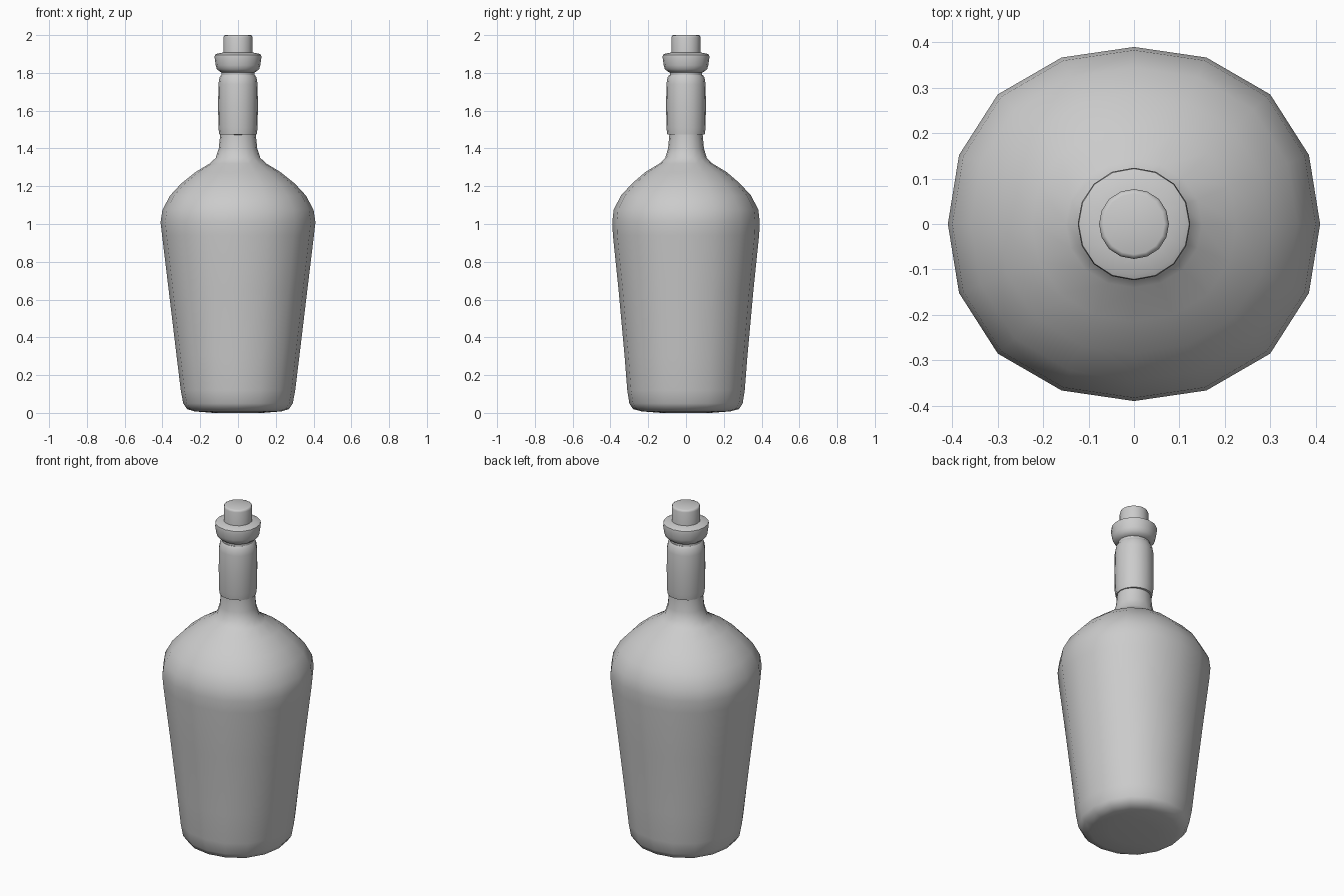
import bpy, bmesh, math

cube = bpy.data.objects.get("Cube")
if cube:
    bpy.data.objects.remove(cube, do_unlink=True)

GREY = (0.6, 0.6, 0.6, 1)
mat = bpy.data.materials.new("plain_grey")
mat.use_nodes = True
mat.diffuse_color = GREY
mat.node_tree.nodes["Principled BSDF"].inputs["Base Color"].default_value = GREY
mat.node_tree.nodes["Principled BSDF"].inputs["Roughness"].default_value = 0.6

SIDES = 16


def lathe(name, profile, angle):
    """Spin rows of (x radius, y radius, z), bottom to top, and cap both ends."""
    bm = bmesh.new()
    rings = []
    for rx, ry, z in profile:
        ring = []
        for i in range(SIDES):
            a = math.tau * i / SIDES
            # wide rings bulge slightly between the axes
            bulge = 1 + 0.035 * math.sin(2 * a) ** 2 * min(1, rx / 0.4)
            ring.append(bm.verts.new((rx * bulge * math.cos(a), ry * bulge * math.sin(a), z)))
        rings.append(ring)
    for low, high in zip(rings, rings[1:]):
        for i in range(SIDES):
            j = (i + 1) % SIDES
            bm.faces.new((low[i], low[j], high[j], high[i]))
    bm.faces.new(rings[0][::-1])
    bm.faces.new(rings[-1])
    mesh = bpy.data.meshes.new(name)
    bm.to_mesh(mesh)
    bm.free()
    mesh.materials.append(mat)
    obj = bpy.data.objects.new(name, mesh)
    bpy.context.collection.objects.link(obj)
    bpy.ops.object.select_all(action="DESELECT")
    obj.select_set(True)
    bpy.context.view_layer.objects.active = obj
    bpy.ops.object.shade_smooth_by_angle(angle=math.radians(angle))
    return obj


def round_rows(rows):
    return [(r, r, z) for r, z in rows]


# Body with rounded base, tapering wall, shoulder and neck
lathe("bottle_body", [
    (0.13, 0.13, 0.0), (0.23, 0.235, 0.008), (0.27, 0.28, 0.02), (0.29, 0.30, 0.05),
    (0.303, 0.311, 0.12), (0.325, 0.325, 0.3), (0.367, 0.357, 0.65),
    (0.402, 0.387, 0.94), (0.41, 0.39, 1.01), (0.40, 0.383, 1.075),
    (0.36, 0.345, 1.15), (0.30, 0.285, 1.215), (0.225, 0.215, 1.275),
    (0.15, 0.14, 1.32), (0.118, 0.11, 1.35), (0.102, 0.095, 1.4),
    (0.094, 0.088, 1.475), (0.088, 0.085, 1.81)], 60)

# Wrapped sleeve around the neck
lathe("neck_sleeve", round_rows([
    (0.085, 1.472), (0.099, 1.474), (0.104, 1.51), (0.105, 1.63),
    (0.104, 1.74), (0.098, 1.775), (0.088, 1.79)]), 40)

# Flared lip
lathe("lip_ring", round_rows([
    (0.083, 1.8), (0.098, 1.808), (0.112, 1.82), (0.118, 1.84),
    (0.124, 1.882), (0.122, 1.896), (0.112, 1.901), (0.07, 1.91)]), 40)

# Stopper
lathe("cork_stopper", round_rows([
    (0.077, 1.87), (0.077, 1.988), (0.074, 1.997), (0.067, 2.0)]), 50)
